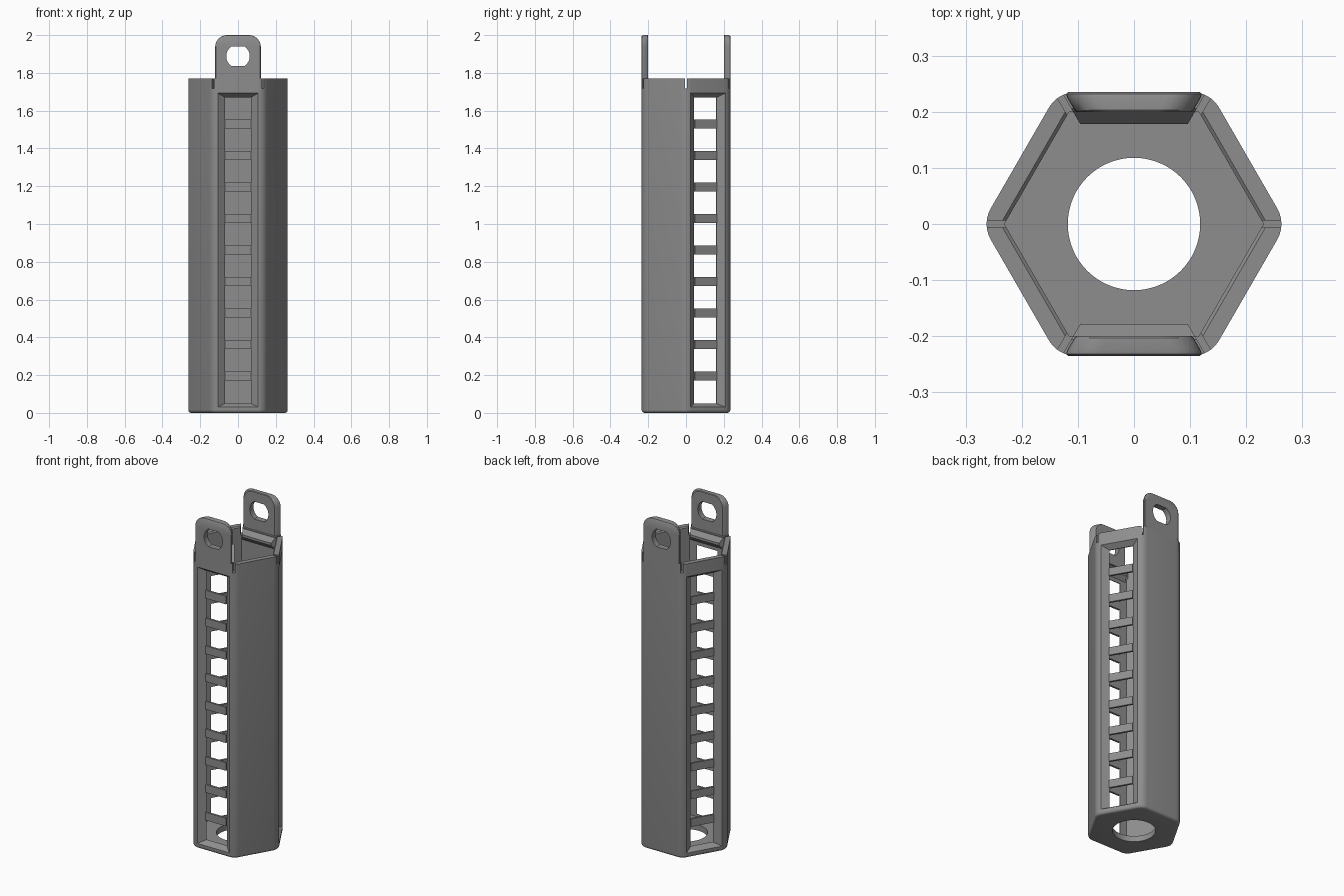
import bpy, bmesh, math
from mathutils import Vector

if "Cube" in bpy.data.objects:
    bpy.data.objects.remove(bpy.data.objects["Cube"])

OUT, INN, TOP = 0.235, 0.2, 1.77      # wall apothems and rim height
FRONT, BACK = -90, 90
WINDOWS = (-90, 30, 150)              # sides that carry a ladder opening

grey = bpy.data.materials.new("mid grey")
grey.diffuse_color = (0.27, 0.27, 0.27, 1)
grey.use_nodes = True
grey.node_tree.nodes["Principled BSDF"].inputs["Base Color"].default_value = grey.diffuse_color


def on_side(angle, t, r, z):
    """Point on a hexagon side: t along it, r outward, z up."""
    a = math.radians(angle)
    return Vector((r * math.cos(a) - t * math.sin(a), r * math.sin(a) + t * math.cos(a), z))


def loft(name, rings):
    """Closed solid through rings with equal point counts."""
    bm = bmesh.new()
    loops = [[bm.verts.new(p) for p in ring] for ring in rings]
    n = len(loops[0])
    for a, b in zip(loops, loops[1:]):
        for i in range(n):
            bm.faces.new((a[i], a[(i + 1) % n], b[(i + 1) % n], b[i]))
    bm.faces.new(loops[0])
    bm.faces.new(loops[-1])
    bmesh.ops.recalc_face_normals(bm, faces=bm.faces)
    mesh = bpy.data.meshes.new(name)
    bm.to_mesh(mesh)
    bm.free()
    mesh.materials.append(grey)
    obj = bpy.data.objects.new(name, mesh)
    bpy.context.collection.objects.link(obj)
    return obj


def cut(obj, cutter):
    mod = obj.modifiers.new("cut", 'BOOLEAN')
    mod.operation, mod.solver, mod.object = 'DIFFERENCE', 'EXACT', cutter
    bpy.context.view_layer.objects.active = obj
    bpy.ops.object.modifier_apply(modifier=mod.name)
    bpy.data.objects.remove(cutter)


def smooth(obj):
    bpy.ops.object.select_all(action='DESELECT')
    obj.select_set(True)
    bpy.context.view_layer.objects.active = obj
    bpy.ops.object.shade_smooth_by_angle(angle=math.radians(30))


def hexagon(apothem, z, fillet=0.0, steps=6):
    """Hexagon with corners on the x axis, optionally rounded."""
    pts = []
    for k in range(6):
        c = math.radians(60 * k)
        d = (apothem - fillet) / math.cos(math.pi / 6)
        for i in range(steps + 1 if fillet else 1):
            a = c + math.radians(-30 + 60 * i / steps)
            pts.append(Vector((d * math.cos(c) + fillet * math.cos(a),
                               d * math.sin(c) + fillet * math.sin(a), z)))
    return pts


def circle(r, z, n=64):
    return [Vector((r * math.cos(2 * math.pi * i / n), r * math.sin(2 * math.pi * i / n), z)) for i in range(n)]


def side_rect(angle, half, r, z0, z1):
    return [on_side(angle, t, r, z) for t, z in ((-half, z0), (half, z0), (half, z1), (-half, z1))]


# Hexagonal tube with rounded corners and a rounded bottom edge
e = 0.016
rings = []
for i in range(5):
    a = math.radians(90 * i / 4)
    inset = e * (1 - math.sin(a))
    rings.append(hexagon(OUT - inset, e * (1 - math.cos(a)), 0.055 - inset))
tube = loft("tube", rings + [hexagon(OUT, TOP, 0.055)])
cut(tube, loft("inside", [hexagon(INN, 0.035), hexagon(INN, TOP - 0.006),
                          hexagon(INN + 0.006, TOP), hexagon(INN + 0.006, TOP + 0.1)]))
cut(tube, loft("floor_hole", [circle(0.118, -0.1), circle(0.118, 0.1)]))

# Splayed ladder openings on alternate sides
for a in WINDOWS:
    cut(tube, loft("opening", [side_rect(a, 0.068, 0.15, 0.05, 1.67),
                               side_rect(a, 0.068, 0.204, 0.05, 1.67),
                               side_rect(a, 0.107, OUT, 0.03, 1.693),
                               side_rect(a, 0.107, 0.3, 0.03, 1.693)]))

# Narrow slits at the top of each corner
for k in range(6):
    cut(tube, loft("slit", [side_rect(60 * k, 0.006, r, 1.717, 1.9) for r in (0.18, 0.32)]))
smooth(tube)

# Rungs across the openings
for a in WINDOWS:
    for i in range(9):
        z = 0.195 + i * 0.1669
        smooth(loft("rung", [side_rect(a, 0.0685, r, z - 0.024, z + 0.024) for r in (INN, 0.212)]))


def tab_ring(angle, r, inset):
    """Upright outline with rounded upper corners."""
    half, rad = r / math.sqrt(3) - 0.011 - inset, 0.06
    pts = [(-half, TOP), (half, TOP)]
    for cx, start in ((half - rad, 0), (rad - half, 90)):
        for i in range(9):
            q = math.radians(start + 90 * i / 8)
            pts.append((cx + rad * math.cos(q), 2.0 - inset - rad + rad * math.sin(q)))
    return [on_side(angle, t, r, z) for t, z in pts]


def eyelet_ring(angle, r):
    """Circle flattened above and below."""
    pts = []
    for base in (0, 180):
        for i in range(13):
            q = math.radians(base - 58 + 116 * i / 12)
            pts.append(on_side(angle, 0.062 * math.cos(q), r, 1.888 + 0.062 * math.sin(q)))
    return pts


# Hanging tabs with eyelets, and the catch ridge inside each one
for a, word in ((FRONT, "front"), (BACK, "back")):
    tab = loft(word + "_tab", [tab_ring(a, INN, 0.002), tab_ring(a, 0.203, 0), tab_ring(a, 0.225, 0),
                               tab_ring(a, 0.232, 0.002), tab_ring(a, OUT, 0.007)])
    cut(tab, loft("eyelet", [eyelet_ring(a, 0.15), eyelet_ring(a, 0.3)]))
    smooth(tab)
    section = ((0.201, 1.69), (0.178, 1.718), (0.178, 1.732), (0.201, 1.76))
    smooth(loft(word + "_catch", [[on_side(a, s * (r / math.sqrt(3) - 0.007), r, z) for r, z in section]
                                  for s in (-1, 1)]))
